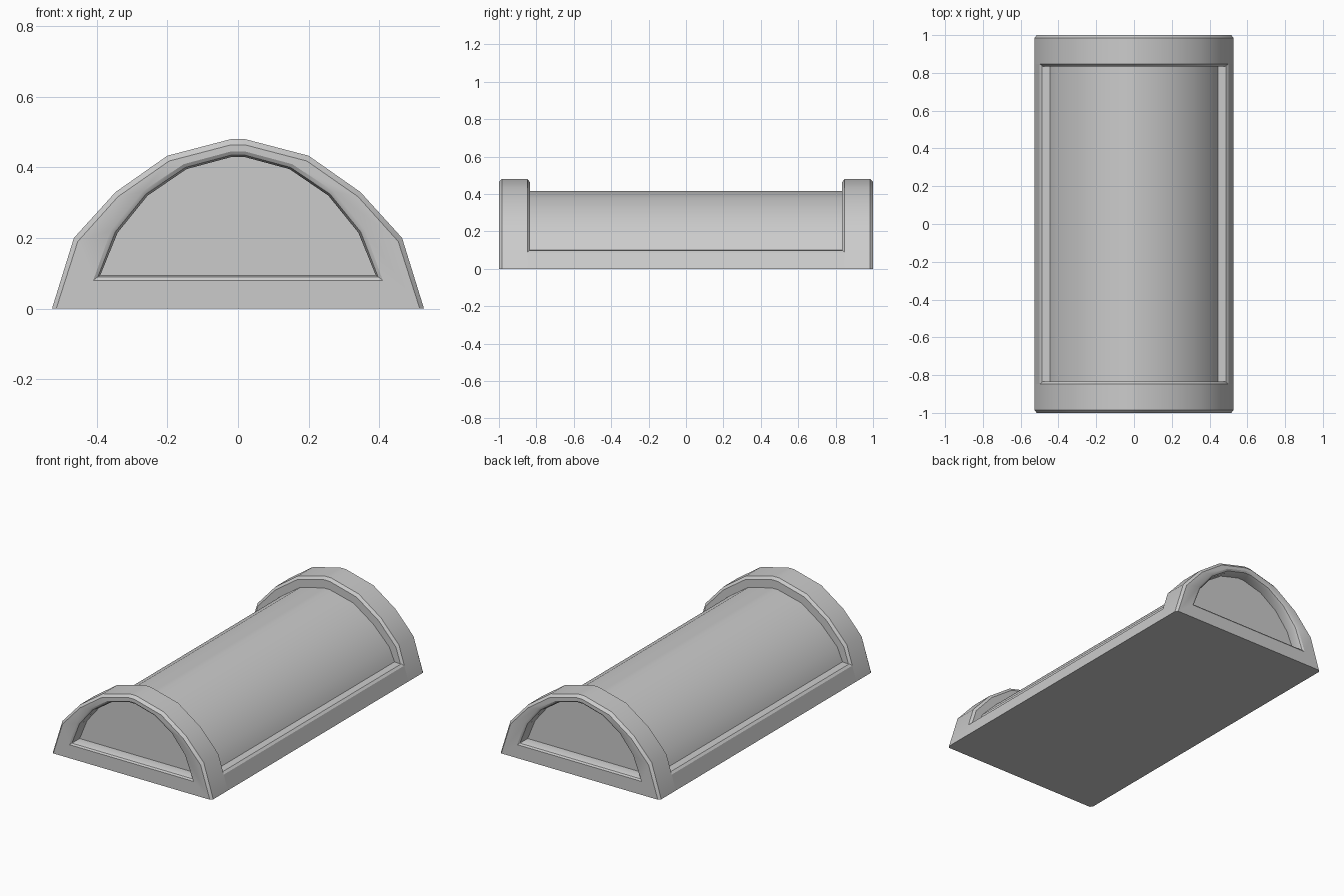
import bpy, bmesh, math

if "Cube" in bpy.data.objects:
    bpy.data.objects.remove(bpy.data.objects["Cube"])


def mirror(half):
    """Complete an arch from its right half (foot to crown)."""
    return half + [(-x, z) for x, z in reversed(half)]


def loft(name, rings):
    """Skin a list of (half profile, y) rings and cap both ends."""
    bm = bmesh.new()
    loops = [[bm.verts.new((x, y, z)) for x, z in mirror(half)] for half, y in rings]
    for a, b in zip(loops, loops[1:]):
        n = len(a)
        for i in range(n):
            j = (i + 1) % n
            bm.faces.new((a[i], a[j], b[j], b[i]))
    bm.faces.new(loops[0])
    bm.faces.new(loops[-1])
    bmesh.ops.recalc_face_normals(bm, faces=bm.faces)
    mesh = bpy.data.meshes.new(name)
    bm.to_mesh(mesh)
    bm.free()
    mesh.shade_smooth()
    mesh.set_sharp_from_angle(angle=math.radians(32))
    obj = bpy.data.objects.new(name, mesh)
    bpy.context.collection.objects.link(obj)
    return obj


# Arch profiles, from the outer edge to the recessed panel
outer = [(0.527, 0), (0.465, 0.2), (0.347, 0.33), (0.2, 0.433), (0.02, 0.48)]
rim = [(0.515, 0), (0.454, 0.19), (0.34, 0.317), (0.195, 0.418), (0.019, 0.464)]
opening = [(0.41, 0.08), (0.36, 0.221), (0.27, 0.332), (0.154, 0.409), (0.02, 0.445)]
panel = [(0.39, 0.095), (0.341, 0.215), (0.256, 0.32), (0.146, 0.395), (0.02, 0.429)]
lip = [((a * 0.35 + c * 0.65), (b * 0.35 + d * 0.65))
       for (a, b), (c, d) in zip(opening, panel)]

# Raised end arches with a recessed panel on the outside
for name, s in (("front_arch", -1), ("back_arch", 1)):
    loft(name, [(rim, s * 0.835), (outer, s * 0.848), (outer, s * 0.985), (rim, s),
                (opening, s), (lip, s * 0.993), (panel, s * 0.978), (panel, s * 0.93)])

# Barrel body with a rail along each long side
body = [(0.527, 0), (0.5, 0.087), (0.487, 0.098), (0.445, 0.1), (0.41, 0.18),
        (0.305, 0.287), (0.175, 0.377), (0.02, 0.415)]
loft("barrel_body", [(body, -0.86), (body, 0.86)])
